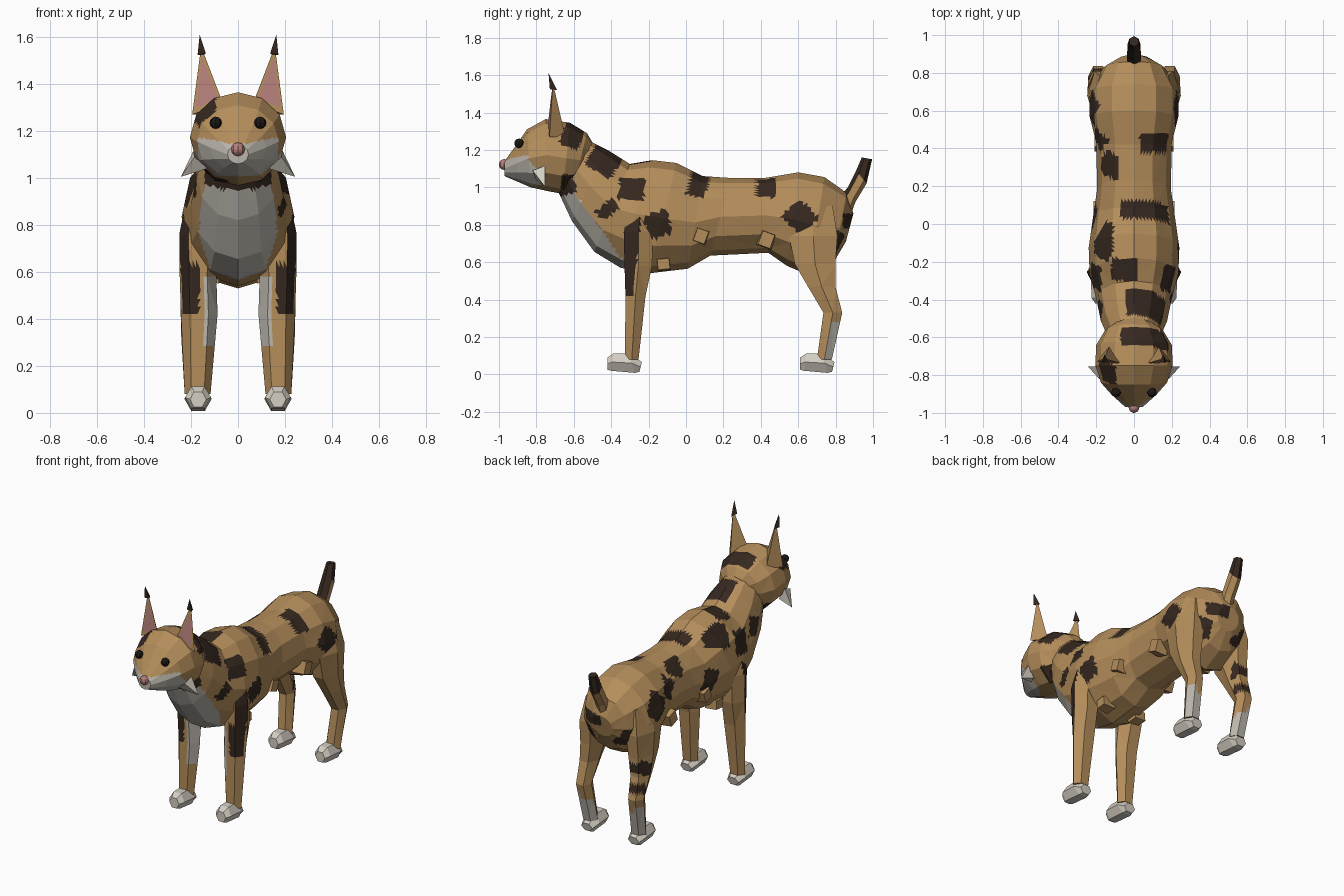
import bpy, bmesh, math
from mathutils import Vector as V

if "Cube" in bpy.data.objects:
    bpy.data.objects.remove(bpy.data.objects["Cube"])


def material(name, rgb):
    m = bpy.data.materials.new(name)
    m.diffuse_color = (*rgb, 1)
    m.use_nodes = True
    m.node_tree.nodes["Principled BSDF"].inputs["Base Color"].default_value = m.diffuse_color
    return m


MATS = [material("tan_fur", (0.46, 0.27, 0.105)),
        material("dark_brown", (0.036, 0.021, 0.014)),
        material("grey_white_fur", (0.50, 0.47, 0.42)),
        material("pale_paw", (0.66, 0.62, 0.54)),
        material("pink_skin", (0.48, 0.22, 0.20)),
        material("eye_black", (0.012, 0.009, 0.008))]
TAN, DARK, GREY, PALE, PINK, BLACK = range(6)


def finish(name, bm, rule, detail=0):
    """Colour faces by rule(centre, normal); detail splits faces for finer markings."""
    bmesh.ops.recalc_face_normals(bm, faces=bm.faces[:])
    if detail:
        bmesh.ops.triangulate(bm, faces=bm.faces[:])
        bmesh.ops.subdivide_edges(bm, edges=bm.edges[:], cuts=detail, use_grid_fill=True)
    bm.normal_update()
    for f in bm.faces:
        f.material_index = rule(f.calc_center_median(), f.normal)
    if detail:
        bmesh.ops.dissolve_limit(bm, angle_limit=0.01, verts=bm.verts[:],
                                 edges=bm.edges[:], delimit={'MATERIAL'})
    me = bpy.data.meshes.new(name)
    bm.to_mesh(me)
    bm.free()
    for m in MATS:
        me.materials.append(m)
    ob = bpy.data.objects.new(name, me)
    bpy.context.collection.objects.link(ob)
    return ob


def loft(name, rings, n, rule, detail=0, turn=0.0):
    """Skin elliptical rings, each (centre, half axis u, half axis v)."""
    bm = bmesh.new()
    loops = []
    for c, u, v in rings:
        a = [turn + 2 * math.pi * i / n for i in range(n)]
        loops.append([bm.verts.new(c + u * math.sin(t) + v * math.cos(t)) for t in a])
    for p, q in zip(loops, loops[1:]):
        for i in range(n):
            j = (i + 1) % n
            bm.faces.new((p[i], p[j], q[j], q[i]))
    bm.faces.new(loops[0])
    bm.faces.new(loops[-1])
    return finish(name, bm, rule, detail)


def spine_rings(table, x=0):
    """Rows: top y, top z, bottom y, bottom z, half width."""
    return [(V((x, (ty + by) / 2, (tz + bz) / 2)), V((w, 0, 0)),
             V((0, (ty - by) / 2, (tz - bz) / 2))) for ty, tz, by, bz, w in table]


def spotted(p, spots):
    """True inside any tilted box: x, y, z, half sizes, tilt in degrees."""
    for x, y, z, hx, hy, hz, rot in spots:
        c, s = math.cos(math.radians(rot)), math.sin(math.radians(rot))
        dy, dz = p.y - y, p.z - z
        if abs(p.x - x) < hx and abs(dy * c + dz * s) < hy and abs(dz * c - dy * s) < hz:
            return True
    return False


# Torso and neck
BODY_SPOTS = [
    (.07, -.43, 1.16, .11, .08, .09, -30), (.20, -.29, .99, .10, .07, .06, -5),
    (.18, -.42, .88, .10, .06, .035, 35), (.22, -.15, .80, .10, .065, .065, 20),
    (.06, .07, 1.03, .13, .05, .08, -15), (.11, .43, 1.0, .08, .05, .055, 0),
    (.24, .61, .84, .10, .07, .075, 45), (.16, .79, .71, .12, .04, .06, -25),
    (.10, .87, .82, .10, .03, .04, 0), (-.14, .31, 1.0, .06, .06, .06, 30),
    (-.16, -.09, 1.05, .05, .09, .07, 20), (-.05, -.24, 1.12, .07, .06, .08, 0),
    (-.22, -.28, .95, .10, .07, .07, 10), (-.23, .62, .87, .10, .07, .08, 40),
    (-.22, .05, .82, .10, .06, .07, 30), (-.17, .45, .92, .08, .05, .06, 45),
    (-.17, .79, .72, .12, .05, .06, 0), (-.18, -.45, .98, .10, .05, .06, 20),
    (0, -.64, 1.0, .17, .05, .04, 20)]


def body_rule(p, n):
    if spotted(p, BODY_SPOTS):
        return DARK
    chest = p.y < -.33 and p.z < .6 + (-.33 - p.y) * 1.4 and abs(p.x) < .17
    return GREY if chest else TAN


loft("body", spine_rings([
    (-.50, 1.24, -.68, .97, .14), (-.42, 1.20, -.61, .82, .175),
    (-.30, 1.125, -.49, .655, .20), (-.18, 1.145, -.35, .57, .235),
    (-.05, 1.13, -.20, .54, .24), (.09, 1.06, .01, .565, .215),
    (.24, 1.05, .13, .635, .195), (.42, 1.05, .44, .65, .20),
    (.60, 1.08, .54, .58, .235), (.74, 1.055, .66, .53, .235),
    (.86, .97, .79, .60, .165), (.895, .86, .855, .71, .08)]), 12, body_rule, 5)

# Head with muzzle
HEAD_SPOTS = [(.06, -.60, 1.30, .13, .055, .09, -20), (-.15, -.79, 1.29, .055, .06, .06, 20),
              (.14, -.62, 1.03, .09, .05, .04, 0), (-.13, -.68, 1.02, .09, .06, .04, 0)]


def head_rule(p, n):
    if spotted(p, HEAD_SPOTS):
        return DARK
    muzzle = p.y < -.78 and 1.01 < p.z < 1.14 + .2 * abs(p.x) and abs(p.x) < .17
    return GREY if muzzle else TAN


loft("head", spine_rings([
    (-.50, 1.24, -.56, 1.06, .10), (-.53, 1.29, -.60, 1.0, .155),
    (-.62, 1.345, -.66, .965, .20), (-.75, 1.365, -.74, .98, .205),
    (-.85, 1.31, -.83, 1.0, .175), (-.905, 1.23, -.90, 1.03, .12),
    (-.97, 1.14, -.97, 1.06, .045)]), 12, head_rule, 5)

# Short tail
loft("tail", spine_rings([
    (.84, .97, .88, .85, .04), (.865, 1.0, .905, .92, .042),
    (.91, 1.09, .965, 1.02, .04), (.94, 1.16, .995, 1.15, .028)]), 6,
    lambda p, n: DARK if p.z > 1.02 or n.z > .1 or n.y < -.3 else TAN)


def ball(name, at, r, mat):
    bm = bmesh.new()
    bmesh.ops.create_uvsphere(bm, u_segments=8, v_segments=6, radius=r)
    bmesh.ops.translate(bm, vec=at, verts=bm.verts[:])
    return finish(name, bm, lambda p, n: mat)


def spike(name, base, tip, rule):
    """Pyramid over a base polygon."""
    bm = bmesh.new()
    b = [bm.verts.new(p) for p in base]
    t = bm.verts.new(tip)
    bm.faces.new(b)
    for i in range(len(b)):
        bm.faces.new((b[i], b[(i + 1) % len(b)], t))
    return finish(name, bm, rule)


ball("nose", (0, -.972, 1.122), .029, PINK)


def leg_rings(table, s):
    """Rows: x, y, z, half x, half y."""
    return [(V((s * x, y, z)), V((hx, 0, 0)), V((0, hy, 0))) for x, y, z, hx, hy in table]


for s, side in ((1, "right"), (-1, "left")):
    ball(side + "_eye", (s * .095, -.892, 1.235), .026, BLACK)

    # Ear: hollow-looking wedge, pink inner plate and dark tuft
    outer, inner = V((s * .195, -.73, 1.27)), V((s * .065, -.74, 1.32))
    back, tip = V((s * .13, -.645, 1.27)), V((s * .157, -.712, 1.56))
    spike(side + "_ear", [outer, inner, back], tip, lambda p, n: TAN)
    mid = (outer + inner + tip) / 3 + V((0, -.007, 0))
    bm = bmesh.new()
    plate = [mid + (p - mid) * .74 for p in (outer, inner, tip)]
    bm.faces.new([bm.verts.new(p) for p in plate])
    bm.faces.ensure_lookup_table()
    bmesh.ops.solidify(bm, geom=bm.faces[:], thickness=.004)
    finish(side + "_inner_ear", bm, lambda p, n: PINK)
    spike(side + "_ear_tuft", [(s * .172, -.728, 1.525), (s * .137, -.728, 1.53),
                               (s * .155, -.69, 1.52)], (s * .163, -.735, 1.61),
          lambda p, n: DARK)

    # Cheek tuft
    spike(side + "_cheek_tuft", [(s * .13, -.80, 1.04), (s * .185, -.82, 1.09),
                                 (s * .19, -.755, 1.115), (s * .15, -.75, 1.04)],
          (s * .243, -.755, 1.005), lambda p, n: PALE)

    # Front leg with white inner streak and dark outer streak
    def front_rule(p, n):
        if abs(p.x) > .165 and -.33 < p.y < -.265 + .1 * (p.z - .6) and .43 < p.z < .86:
            return DARK
        if abs(p.x) < .145 and n.y < -.1 and .28 < p.z < .58:
            return GREY
        return TAN
    loft("front_leg_" + side, leg_rings([
        (.165, -.24, .93, .05, .07), (.17, -.255, .76, .08, .09),
        (.17, -.255, .58, .078, .085), (.165, -.27, .42, .078, .062),
        (.172, -.29, .08, .055, .042)], s), 6, front_rule, 4, math.pi / 6)

    # Hind leg with bent hock
    def hind_rule(p, n):
        if spotted(p, [(-.2, .76, .52, .07, .05, .04, 30), (-.2, .80, .40, .07, .04, .03, 10)]):
            return DARK
        return GREY if p.z < .27 and n.y > .3 and p.z < .1 + abs(p.x) * .8 else TAN
    loft("hind_leg_" + side, leg_rings([
        (.15, .68, .90, .06, .12), (.17, .68, .74, .078, .15),
        (.175, .69, .59, .07, .125), (.185, .725, .47, .06, .085),
        (.19, .785, .33, .052, .058), (.175, .74, .08, .052, .046)], s),
        6, hind_rule, 4, math.pi / 6)

    # Paws
    for part, y in (("front_paw_", -.42), ("hind_paw_", .61)):
        loft(part + side, spine_rings([
            (y, .095, y, .02, .035), (y + .035, .12, y + .02, .012, .055),
            (y + .11, .12, y + .15, 0, .058), (y + .185, .07, y + .17, .01, .04)],
            s * .17), 6, lambda p, n: PALE, 0, math.pi / 6)

    # Small fur lumps along the flank
    for i, (x, y, z, r) in enumerate([(.185, .08, .74, .055), (.18, .43, .72, .06),
                                      (.13, -.12, .59, .05)]):
        d = V((0, .35, .94)) if i < 2 else V((0, 1, .1))
        e = V((0, d.z, -d.y))
        loft("flank_lump_%d_%s" % (i + 1, side),
             [(V((s * (x - .05), y, z)), e * r, d * r),
              (V((s * (x + .03), y, z)), e * r * .8, d * r * .9)],
             4, lambda p, n: TAN, 0, math.pi / 4)
